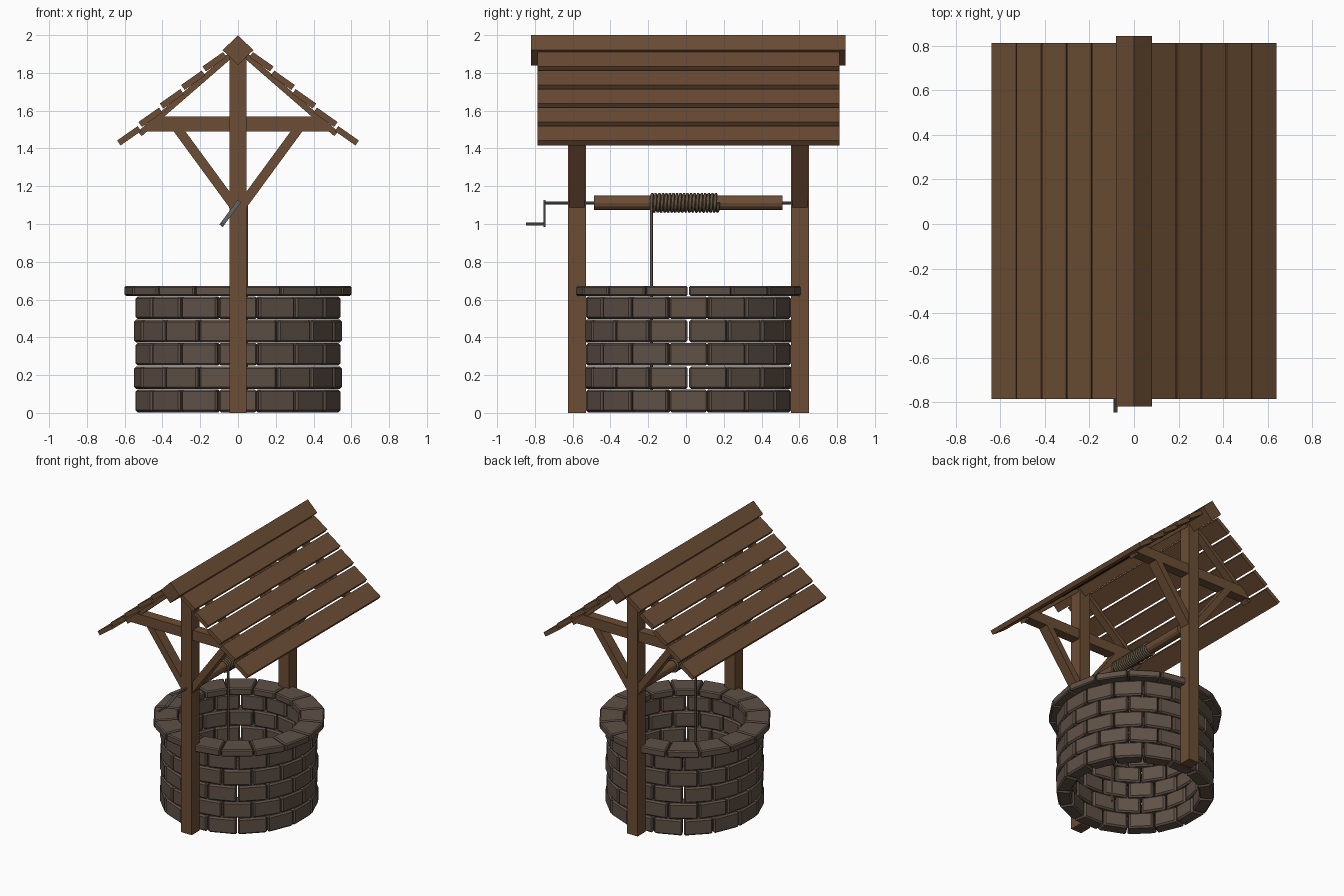
import bpy, bmesh, math
from mathutils import Vector, Matrix

if "Cube" in bpy.data.objects:
    bpy.data.objects.remove(bpy.data.objects["Cube"])

CY = 0.013        # well centre along y
AXLE_Z = 1.112


def material(name, rgb):
    m = bpy.data.materials.new(name)
    m.diffuse_color = (*rgb, 1)
    m.use_nodes = True
    m.node_tree.nodes["Principled BSDF"].inputs["Base Color"].default_value = m.diffuse_color
    return m


WOOD = material("wood", (0.15, 0.075, 0.035))
STONE = material("stone", (0.115, 0.082, 0.062))
ROPE = material("rope", (0.12, 0.085, 0.05))
IRON = material("iron", (0.13, 0.13, 0.14))


def finish(bm, name, mat):
    bmesh.ops.recalc_face_normals(bm, faces=bm.faces)
    me = bpy.data.meshes.new(name)
    bm.to_mesh(me)
    bm.free()
    ob = bpy.data.objects.new(name, me)
    me.materials.append(mat)
    bpy.context.collection.objects.link(ob)
    return ob


def add_prism(bm, base, offset):
    """Extrude a polygon of 3D points along an offset; returns the new geometry."""
    a = [bm.verts.new(p) for p in base]
    b = [bm.verts.new(Vector(p) + Vector(offset)) for p in base]
    n = len(a)
    faces = [bm.faces.new(a), bm.faces.new(b[::-1])]
    faces += [bm.faces.new((a[i], b[i], b[(i + 1) % n], a[(i + 1) % n])) for i in range(n)]
    return faces


def profile_y(name, pts, y, width, mat=WOOD):
    """Prism of an x-z profile, centred on y."""
    bm = bmesh.new()
    add_prism(bm, [(x, y - width / 2, z) for x, z in pts], (0, width, 0))
    return finish(bm, name, mat)


def rod(name, p, q, r, sides, mat):
    p, q = Vector(p), Vector(q)
    bm = bmesh.new()
    rot = (q - p).to_track_quat('Z', 'Y').to_matrix().to_4x4()
    bmesh.ops.create_cone(bm, cap_ends=True, segments=sides, radius1=r, radius2=r,
                          depth=(q - p).length, matrix=Matrix.Translation((p + q) / 2) @ rot)
    return finish(bm, name, mat)


def stone_ring(name, r_in, r_out, z0, z1, shift, bevel, gap=0.004):
    """Ring of 16 bevelled wedge stones; radii are measured at the corners."""
    bm = bmesh.new()
    half = math.pi / 16
    for k in range(16):
        mid = 2 * half * (k + shift)
        pts = []
        for r, s in ((r_in, -1), (r_out, -1), (r_out, 1), (r_in, 1)):
            a = mid + s * (half - gap / r)
            pts.append((r * math.cos(a), CY + r * math.sin(a), z0))
        add_prism(bm, pts, (0, 0, z1 - z0))
    bmesh.ops.recalc_face_normals(bm, faces=bm.faces)
    bmesh.ops.bevel(bm, geom=bm.edges[:], offset=bevel, segments=1, affect='EDGES', profile=0.5)
    return finish(bm, name, STONE)


# Stone wall courses in running bond, and the rim
for i in range(5):
    z = 0.003 + i * 0.1235
    stone_ring(f"wall_course_{i + 1}", 0.45, 0.552, z, z + 0.12, 0.5 * (i % 2), 0.011)
stone_ring("rim", 0.43, 0.602, 0.619, 0.673, 0.5, 0.008)

# Timber frames at front and back
for end, s in (("front", -1), ("back", 1)):
    y = CY + s * 0.59
    profile_y(f"{end}_post", [(-.045, 0), (.045, 0), (.045, 1.92), (-.045, 1.92)], y, 0.095)
    profile_y(f"{end}_cross_beam", [(-.515, 1.49), (.515, 1.49), (.44, 1.568), (-.44, 1.568)], y, 0.075)
    for side, m in (("left", -1), ("right", 1)):
        profile_y(f"{end}_{side}_brace",
                  [(m * x, z) for x, z in ((.04, 1.08), (.342, 1.492), (.28, 1.492), (.04, 1.165))], y, 0.08)
        profile_y(f"{end}_{side}_rafter",
                  [(m * x, z) for x, z in ((.02, 1.93), (.53, 1.49), (.51, 1.465), (.02, 1.89))], y, 0.06)

# Ridge beam, a square turned on its corner
profile_y("ridge_beam", [(0, 1.84), (.081, 1.92), (0, 2.0), (-.081, 1.92)], CY, 1.665)

# Lapped roof planks
ang = math.radians(35)
along = Vector((-math.cos(ang), math.sin(ang)))
inward = Vector((-math.sin(ang), -math.cos(ang)))
for side, m in (("left", -1), ("right", 1)):
    for i in range(5):
        p = Vector((0.64 - 0.113 * i, 1.442 + 0.098 * i))
        q = p + along * 0.133
        pts = [p, q, q + inward * 0.032, p + inward * 0.032]
        profile_y(f"{side}_roof_plank_{i + 1}", [(m * v.x, v.y) for v in pts], CY, 1.6)

# Windlass roller, spindle and crank
rod("roller", (0, -0.487, AXLE_Z), (0, 0.512, AXLE_Z), 0.038, 12, WOOD)
rod("spindle", (0, -0.752, AXLE_Z), (0, 0.61, AXLE_Z), 0.008, 8, IRON)
d = Vector((-0.085, 0.995 - AXLE_Z)).normalized()
n = Vector((-d.y, d.x)) * 0.011
a = Vector((0, AXLE_Z)) - d * 0.012
b = Vector((-0.085, 0.997)) + d * 0.008
profile_y("crank_arm", [a + n, b + n, b - n, a - n], -0.75, 0.01, IRON)
rod("crank_handle", (-0.083, -0.847, 0.999), (-0.083, -0.747, 0.999), 0.008, 8, IRON)

# Rope wound on the roller, then hanging into the well
turns, steps = 19, 12
path = []
for k in range(turns * steps + 1):
    t = 2 * math.pi * (turns - k / steps)
    path.append((0.045 * math.cos(t), 0.172 - 0.355 * k / (turns * steps), AXLE_Z + 0.045 * math.sin(t)))
path.append((0.045, -0.183, 0.03))
cu = bpy.data.curves.new("rope", 'CURVE')
cu.dimensions = '3D'
cu.bevel_depth = 0.0085
cu.bevel_resolution = 1
cu.use_fill_caps = True
sp = cu.splines.new('POLY')
sp.points.add(len(path) - 1)
for pt, co in zip(sp.points, path):
    pt.co = (*co, 1)
cu.materials.append(ROPE)
rope = bpy.data.objects.new("rope", cu)
bpy.context.collection.objects.link(rope)
bpy.context.view_layer.objects.active = rope
rope.select_set(True)
bpy.ops.object.convert(target='MESH')
